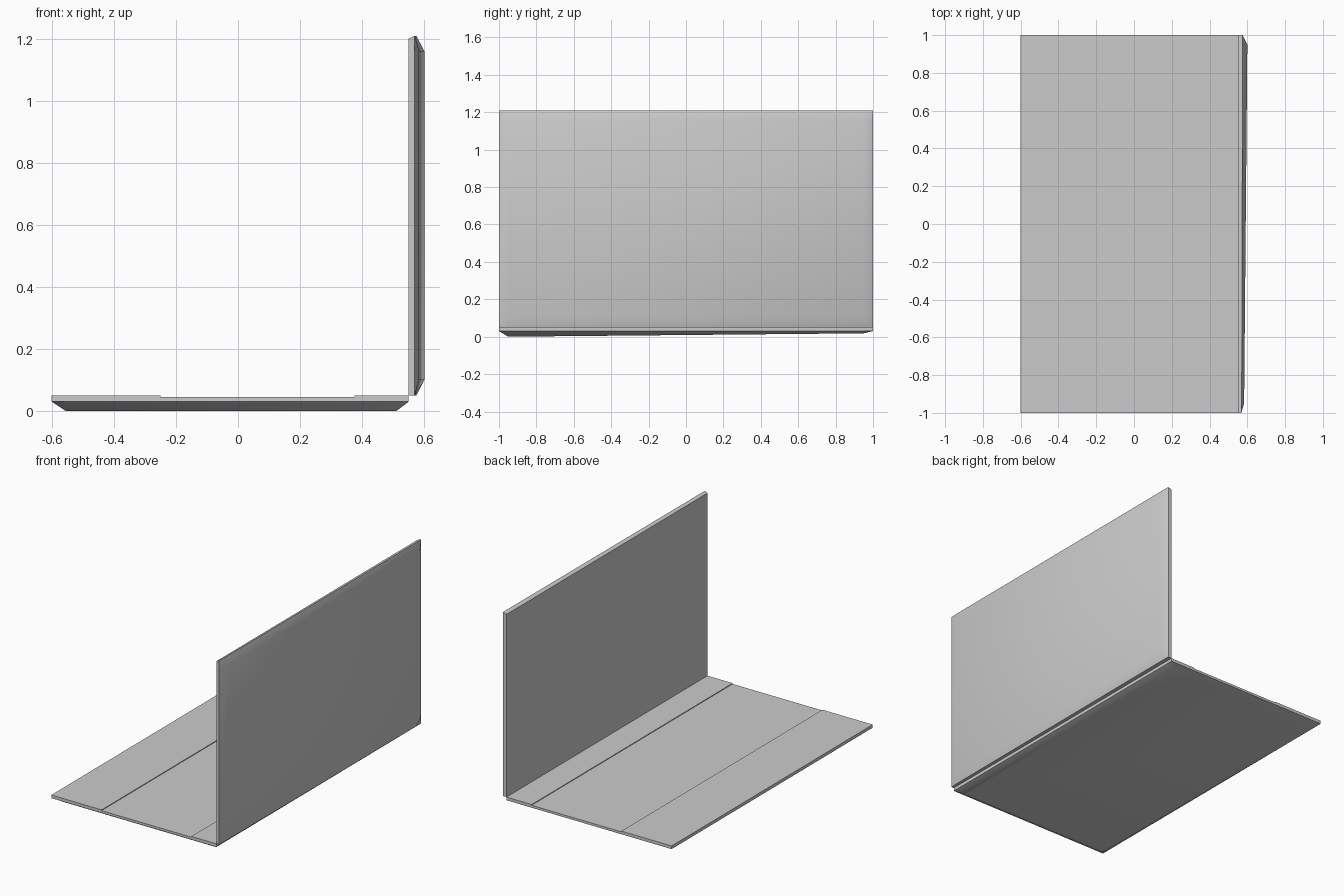
import bpy, bmesh, math

if "Cube" in bpy.data.objects:
    bpy.data.objects.remove(bpy.data.objects["Cube"])


def loft(name, sections):
    """Skin a closed solid through (y, [(x, z), ...]) sections of equal count."""
    bm = bmesh.new()
    rings = [[bm.verts.new((x, y, z)) for x, z in pts] for y, pts in sections]
    n = len(rings[0])
    for a, b in zip(rings, rings[1:]):
        for i in range(n):
            j = (i + 1) % n
            bm.faces.new((a[i], a[j], b[j], b[i]))
    bm.faces.new(rings[0])
    bm.faces.new(rings[-1][::-1])
    bmesh.ops.recalc_face_normals(bm, faces=bm.faces)
    me = bpy.data.meshes.new(name)
    bm.to_mesh(me)
    bm.free()
    ob = bpy.data.objects.new(name, me)
    bpy.context.collection.objects.link(ob)
    bpy.ops.object.select_all(action='DESELECT')
    ob.select_set(True)
    bpy.context.view_layer.objects.active = ob
    bpy.ops.object.shade_smooth_by_angle(angle=math.radians(25))
    return ob


def base_section(bottom, rim=0.03, floor=0.045):
    # flat deck with a shallow keyboard well, chamfered underside
    return [(-0.6, 0.05), (-0.25, 0.05), (-0.25, floor), (0.375, floor),
            (0.375, 0.05), (0.55, 0.05), (0.55, rim), (0.51, bottom),
            (-0.555, bottom), (-0.6, rim)]


def lid_section(outer, rim):
    # upright panel, chamfered on its outer side
    return [(0.55, 0.05), (rim, 0.05), (outer, 0.1), (outer, 1.16),
            (rim, 1.208), (0.55, 1.2)]


# base: underside rises slightly towards the +y end
loft("base", [(-1, base_section(0.03)), (-0.95, base_section(0.0)),
              (0.95, base_section(0.018)), (1, base_section(0.03))])

# screen lid: thickens slightly towards the +y end
loft("screen_lid", [(-1, lid_section(0.568, 0.568)), (-0.95, lid_section(0.583, 0.57)),
                    (0.95, lid_section(0.6, 0.575)), (1, lid_section(0.575, 0.575))])
